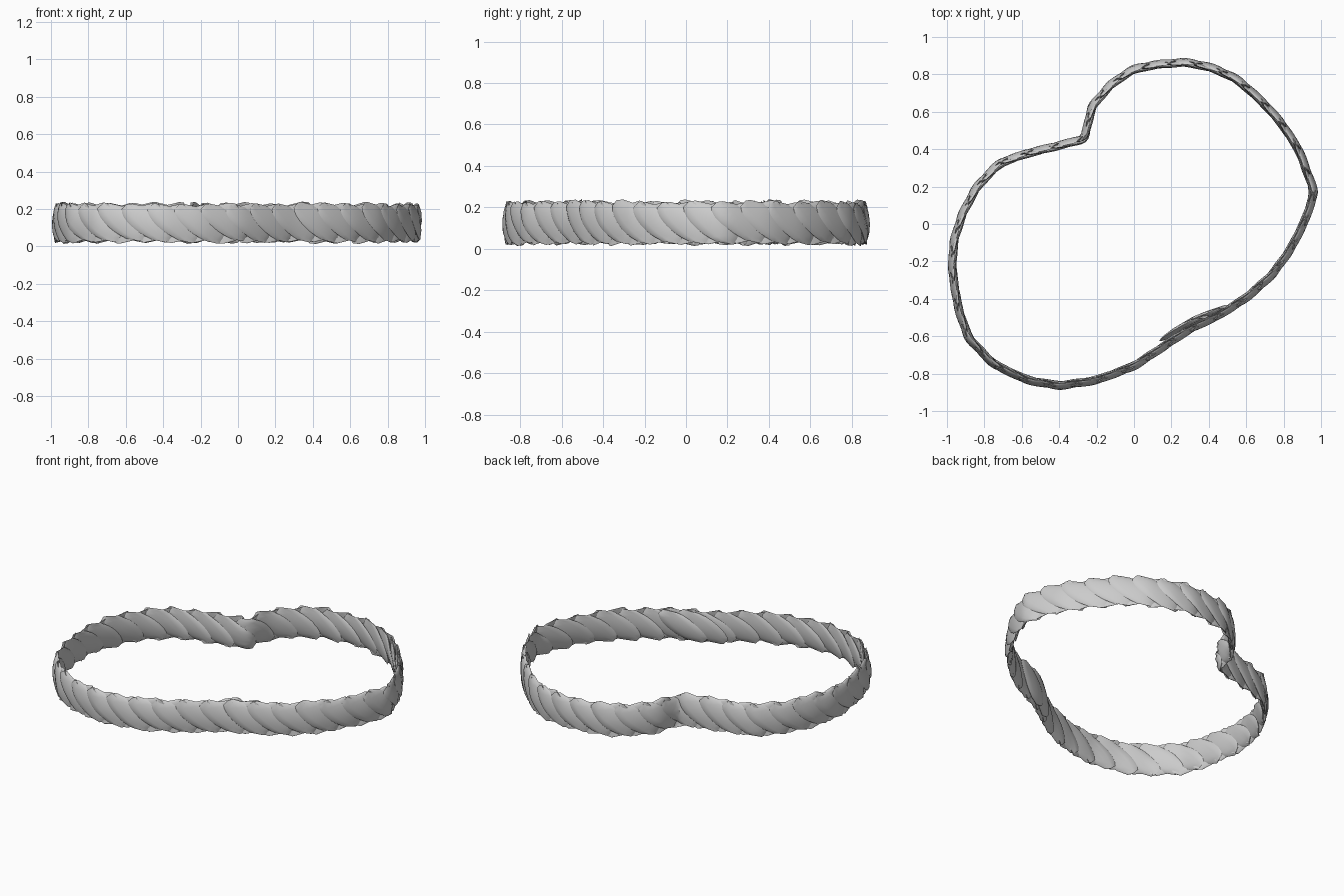
import bpy, bmesh, math, random
from mathutils import Vector

if "Cube" in bpy.data.objects:
    bpy.data.objects.remove(bpy.data.objects["Cube"])
random.seed(4)

# heart-shaped centre line, clockwise from the notch
HEART = [(-.265,.455), (-.225,.63), (-.12,.75), (0,.83), (.14,.855), (.28,.865), (.42,.835),
         (.55,.775), (.68,.66), (.78,.55), (.88,.40), (.925,.28), (.965,.17), (.915,.02),
         (.84,-.13), (.74,-.27), (.6,-.395), (.45,-.49), (.3,-.56), (.18,-.64), (0,-.76),
         (-.2,-.835), (-.4,-.865), (-.57,-.835), (-.75,-.75), (-.885,-.61), (-.94,-.45),
         (-.972,-.25), (-.965,-.1), (-.92,.05), (-.84,.2), (-.72,.325), (-.58,.375), (-.4,.42)]
pts = [Vector(p) for p in HEART]
lens = [(pts[(i + 1) % len(pts)] - p).length for i, p in enumerate(pts)]
TOTAL = sum(lens)

def at(s):
    s %= TOTAL
    for i, l in enumerate(lens):
        if s <= l:
            return pts[i].lerp(pts[(i + 1) % len(pts)], s / l)
        s -= l
    return pts[0].copy()

def frame(s):
    p = (at(s - .02) + at(s) * 2 + at(s + .02)) / 4
    t = (at(s + .03) - at(s - .03)).normalized()
    return p, Vector((-t.y, t.x))          # outward normal

def strand(bm, s0, side, shift=0.0, thick=.013):
    """Half turn of a flattened rope strand; side 1 = outer face, -1 = inner face."""
    rings, NU, NV = [], 10, 12
    dz, ht = random.uniform(-.005, .005), random.uniform(.098, .108)
    for i in range(NU + 1):
        u = -1 + 2 * i / NU
        w = max(1 - u * u, 0.0) ** .5 * .8 + .15
        bulge = math.cos(u * math.pi / 2)
        ring = []
        for k in range(NV):
            a = math.tau * k / NV
            s = s0 + side * u * .105 + math.cos(a) * .100 * w
            z = .125 + dz + u * ht + side * math.cos(a) * -.012 * w
            p, n = frame(s)
            off = shift + side * (.009 * bulge + math.cos(a) * .009 + math.sin(a) * thick * w)
            q = p + n * off
            ring.append(bm.verts.new((q.x, q.y, z)))
        rings.append(ring)
    for r, q in zip(rings, rings[1:]):
        for k in range(NV):
            bm.faces.new((r[k], r[(k + 1) % NV], q[(k + 1) % NV], q[k]))
    bm.faces.new(rings[0][::-1])
    bm.faces.new(rings[-1])

def finish(bm, name):
    bmesh.ops.recalc_face_normals(bm, faces=bm.faces)
    me = bpy.data.meshes.new(name)
    bm.to_mesh(me)
    bm.free()
    ob = bpy.data.objects.new(name, me)
    bpy.context.collection.objects.link(ob)
    bpy.ops.object.select_all(action='DESELECT')
    ob.select_set(True)
    bpy.context.view_layer.objects.active = ob
    bpy.ops.object.shade_smooth_by_angle(angle=math.radians(40))

# twisted rope band: outer and inner halves of every turn
N = 40
for side, name in ((1, "rope_outer"), (-1, "rope_inner")):
    bm = bmesh.new()
    for i in range(N):
        strand(bm, TOTAL * (i + (0 if side > 0 else .5)) / N, side)
    finish(bm, name)

# overlapping rope ends where the band is joined, on the inner side
s_join = min((TOTAL * i / 400 for i in range(400)),
             key=lambda s: (at(s) - Vector((.32, -.55))).length)
bm = bmesh.new()
for d in (-.07, .05):
    strand(bm, s_join + d, -1, -.025, .016)
finish(bm, "rope_join")
